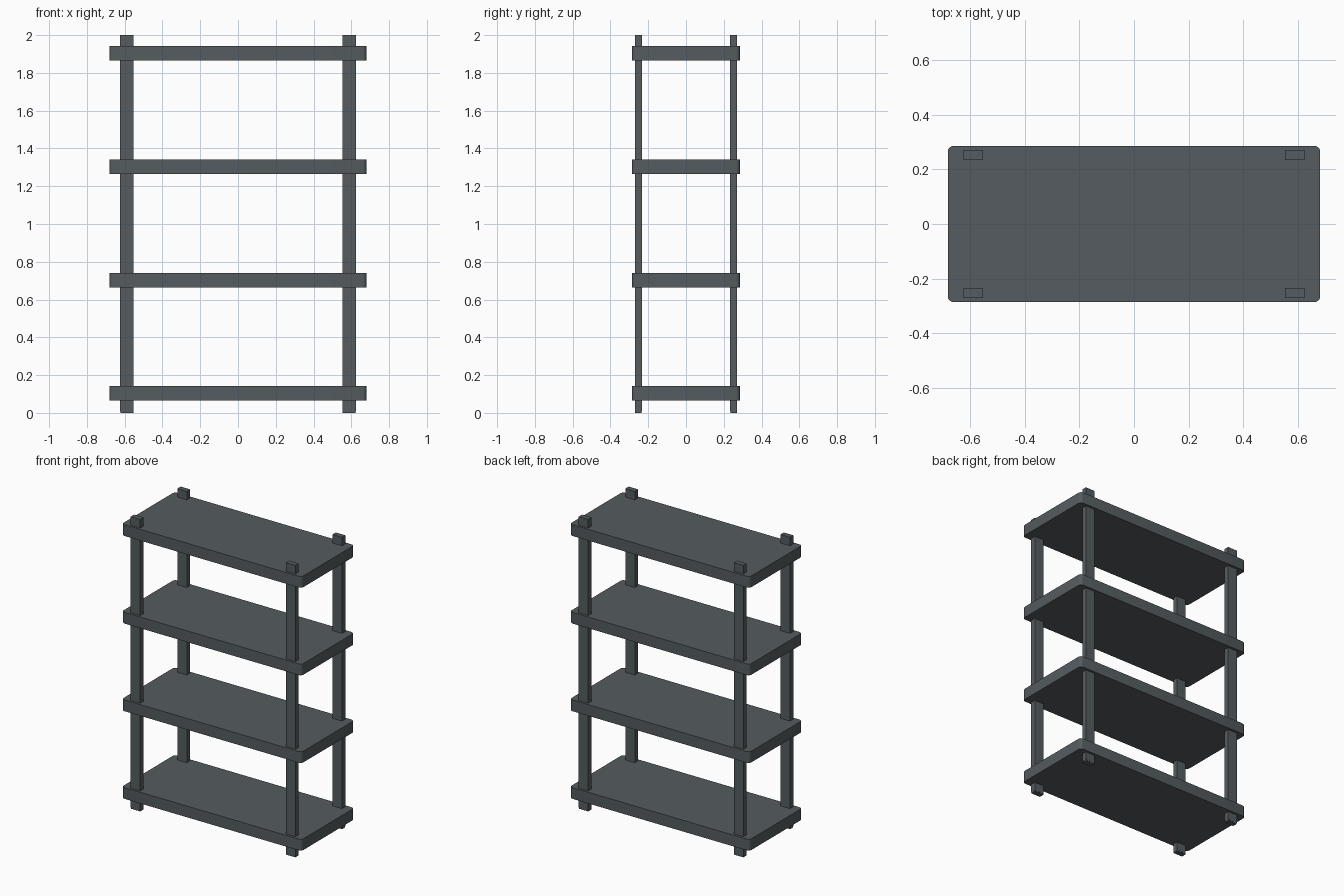
import bpy, bmesh

if "Cube" in bpy.data.objects:
    bpy.data.objects.remove(bpy.data.objects["Cube"])

slate = bpy.data.materials.new("slate_grey")
colour = (0.09, 0.107, 0.115, 1)
slate.diffuse_color = colour
slate.use_nodes = True
slate.node_tree.nodes["Principled BSDF"].inputs["Base Color"].default_value = colour


def box(name, centre, size, radius=0, segments=4):
    """Box with optionally rounded upright corners."""
    bm = bmesh.new()
    bmesh.ops.create_cube(bm, size=1)
    bmesh.ops.scale(bm, vec=size, verts=bm.verts)
    if radius:
        upright = [e for e in bm.edges
                   if abs(e.verts[0].co.z - e.verts[1].co.z) > size[2] / 2]
        bmesh.ops.bevel(bm, geom=upright, offset=radius, segments=segments,
                        profile=0.5, affect='EDGES')
    mesh = bpy.data.meshes.new(name)
    bm.to_mesh(mesh)
    bm.free()
    mesh.materials.append(slate)
    obj = bpy.data.objects.new(name, mesh)
    obj.location = centre
    bpy.context.collection.objects.link(obj)
    return obj


# Four evenly spaced shelves with rounded corners
for i in range(4):
    shelf = box(f"shelf_{i + 1}", (0, 0, 0.103 + 0.6 * i),
                (1.362, 0.572, 0.077), radius=0.022)
    bpy.context.view_layer.objects.active = shelf
    shelf.select_set(True)
    bpy.ops.object.shade_smooth_by_angle()
    shelf.select_set(False)

# Corner posts on small feet
for side, x in (("left", 0.588), ("right", -0.588)):
    for end, y in (("front", -0.252), ("back", 0.252)):
        box(f"{end}_{side}_post", (x, y, 1.004), (0.072, 0.036, 1.992))
        box(f"{end}_{side}_foot", (x, y, 0.004), (0.070, 0.034, 0.008))
